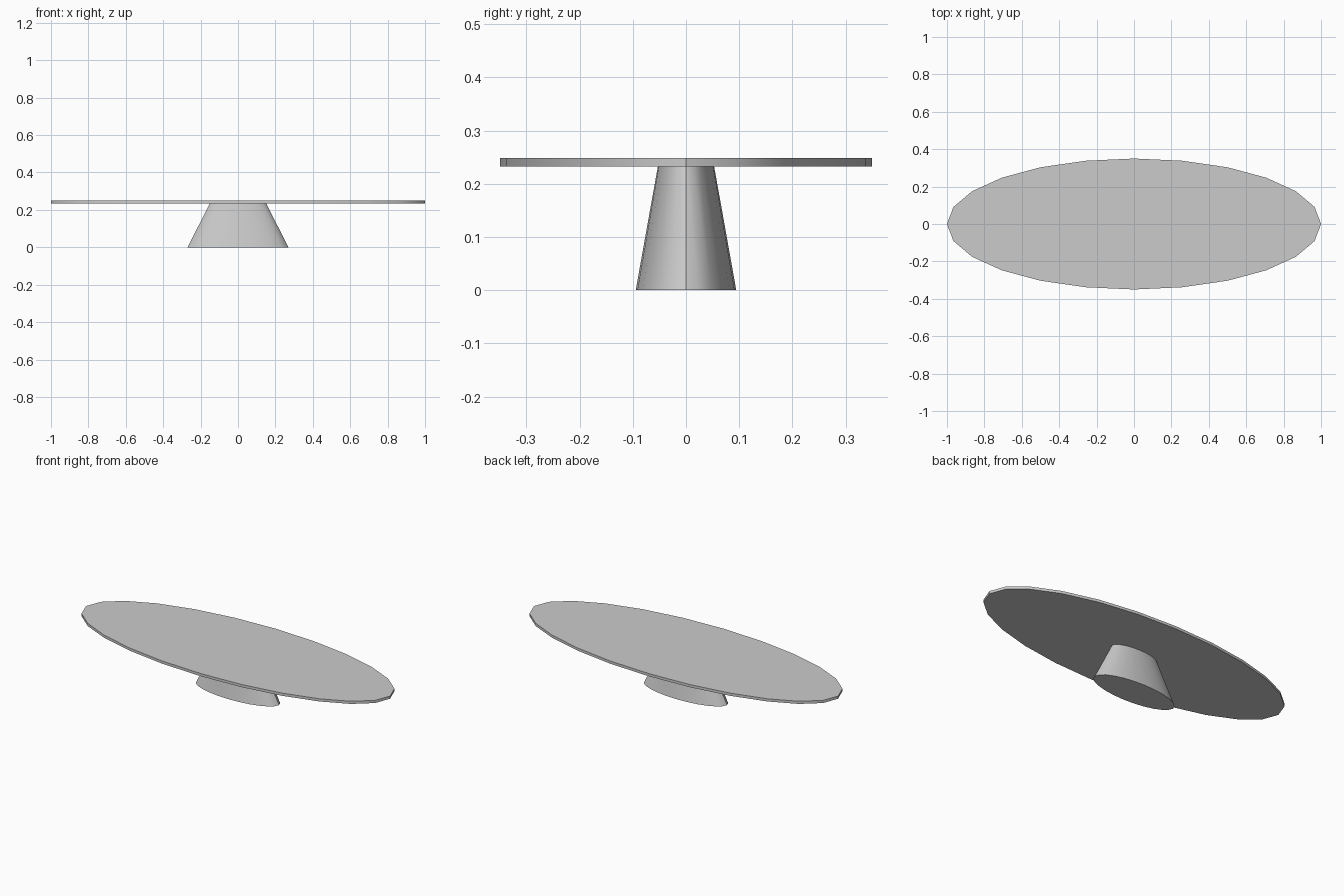
import bpy
import math

cube = bpy.data.objects.get("Cube")
if cube:
    bpy.data.objects.remove(cube, do_unlink=True)

SIDES = 24
DEPTH_RATIO = 0.35  # every part shares the same oval proportion

grey = bpy.data.materials.new("light grey")
grey.use_nodes = True
colour = (0.6, 0.6, 0.6, 1)
grey.diffuse_color = colour
grey.node_tree.nodes["Principled BSDF"].inputs["Base Color"].default_value = colour


def oval_frustum(name, bottom, top, z0, z1):
    """Solid with an oval section, tapering from bottom to top half-width."""
    bpy.ops.mesh.primitive_cone_add(
        vertices=SIDES, radius1=bottom, radius2=top, depth=z1 - z0,
        location=(0, 0, (z0 + z1) / 2))
    obj = bpy.context.object
    obj.name = name
    obj.scale.y = DEPTH_RATIO
    bpy.ops.object.transform_apply(location=False, rotation=False, scale=True)
    obj.data.materials.append(grey)
    bpy.ops.object.shade_smooth_by_angle(angle=math.radians(30))
    return obj


# Thin oval top on a flared oval pedestal
oval_frustum("table_top", 1.0, 1.0, 0.233, 0.249)
oval_frustum("pedestal", 0.27, 0.151, 0.0, 0.233)
